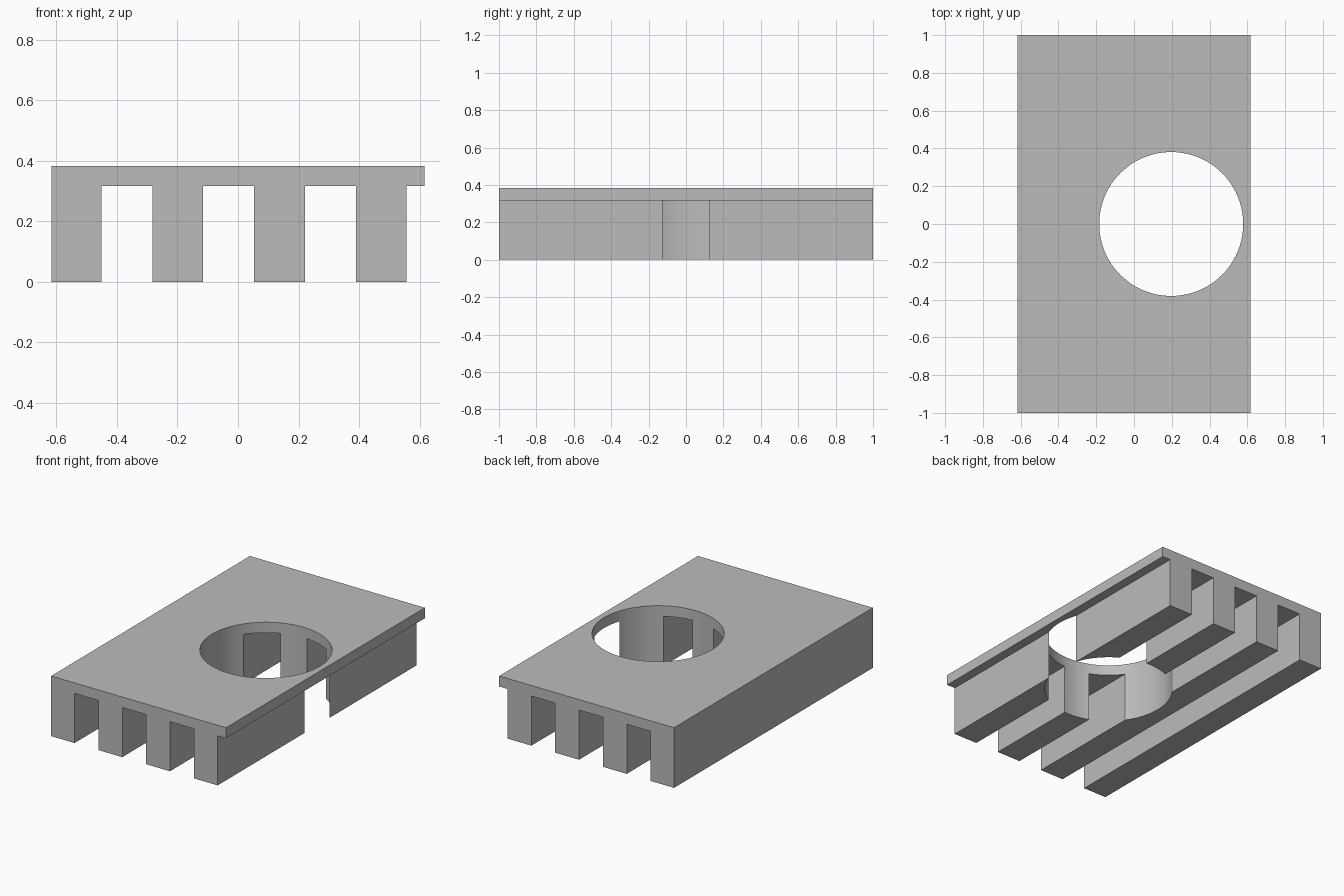
import bpy
import bmesh
import math

cube = bpy.data.objects.get("Cube")
if cube:
    bpy.data.objects.remove(cube, do_unlink=True)

HALF_W, HALF_L = 0.616, 1.0
TOP, UNDERSIDE = 0.383, 0.316
RIB, PITCH, RIB_END = 0.168, 0.336, 0.557

grey = bpy.data.materials.new("plain grey")
grey.use_nodes = True
colour = (0.5, 0.5, 0.5, 1)
grey.diffuse_color = colour
grey.node_tree.nodes["Principled BSDF"].inputs["Base Color"].default_value = colour


def mesh_object(name, bm):
    bmesh.ops.recalc_face_normals(bm, faces=bm.faces)
    mesh = bpy.data.meshes.new(name)
    bm.to_mesh(mesh)
    bm.free()
    mesh.materials.append(grey)
    obj = bpy.data.objects.new(name, mesh)
    bpy.context.collection.objects.link(obj)
    return obj


# Comb-shaped end profile: plate on top, four ribs hanging below
profile = [(-HALF_W, TOP), (HALF_W, TOP), (HALF_W, UNDERSIDE)]
for i in range(4):
    right = RIB_END - i * PITCH
    left = max(right - RIB, -HALF_W)
    profile += [(right, UNDERSIDE), (right, 0), (left, 0)]
    if i < 3:
        profile.append((left, UNDERSIDE))

bm = bmesh.new()
end = bm.faces.new([bm.verts.new((x, -HALF_L, z)) for x, z in profile])
extruded = bmesh.ops.extrude_face_region(bm, geom=[end], use_keep_orig=True)
moved = [v for v in extruded["geom"] if isinstance(v, bmesh.types.BMVert)]
bmesh.ops.translate(bm, verts=moved, vec=(0, 2 * HALF_L, 0))
plate = mesh_object("ribbed_plate", bm)

# Round hole cut through plate and ribs
bm = bmesh.new()
bmesh.ops.create_cone(bm, cap_ends=True, segments=96, radius1=0.381, radius2=0.381, depth=2)
bmesh.ops.translate(bm, verts=bm.verts, vec=(0.197, 0, 0))
cutter = mesh_object("hole_cutter", bm)
cutter.hide_render = True
cutter.hide_viewport = True

cut = plate.modifiers.new("round hole", 'BOOLEAN')
cut.operation = 'DIFFERENCE'
cut.solver = 'EXACT'
cut.object = cutter

# Bake the cut, then shade the hole wall smooth with sharp rims
bpy.context.view_layer.objects.active = plate
plate.select_set(True)
bpy.ops.object.modifier_apply(modifier=cut.name)
bpy.data.objects.remove(cutter, do_unlink=True)
bpy.ops.object.shade_smooth_by_angle(angle=math.radians(30))
